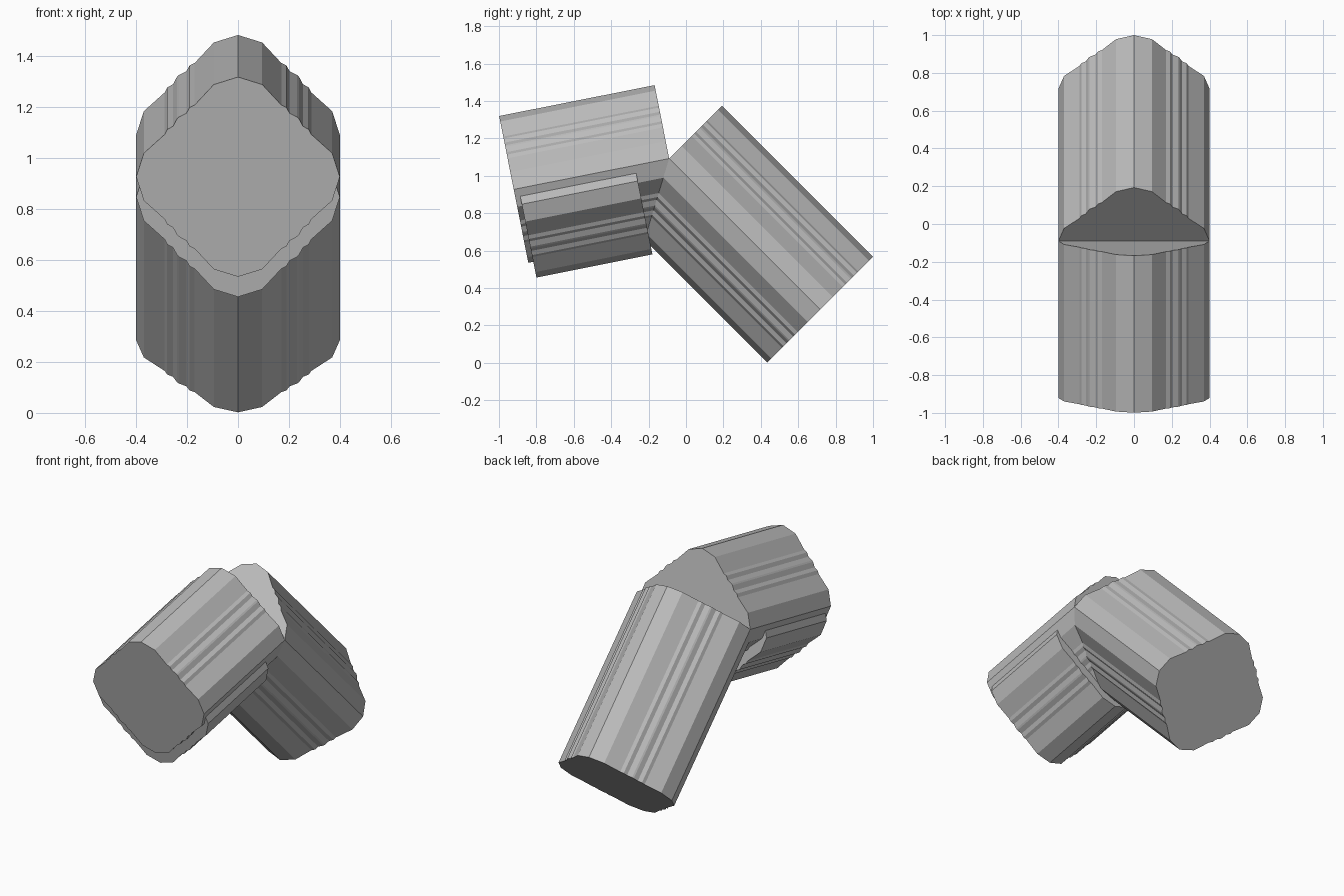
import bpy, bmesh
from mathutils import Vector

if "Cube" in bpy.data.objects:
    bpy.data.objects.remove(bpy.data.objects["Cube"])

# Single flat grey
grey = bpy.data.materials.new("mid_grey")
grey.diffuse_color = (0.5, 0.5, 0.5, 1)
grey.use_nodes = True
grey.node_tree.nodes["Principled BSDF"].inputs["Base Color"].default_value = grey.diffuse_color

# One quarter of the cross-section: chamfered square with small stepped flutes
half = [(0.0, 0.4), (0.095, 0.37), (0.17, 0.288), (0.19, 0.278), (0.203, 0.255), (0.232, 0.24)]
quarter = half + [(b, a) for a, b in reversed(half)]
quarter.pop()

# Four quarter turns close the section
section = []
turn = list(quarter)
for _ in range(4):
    section += turn
    turn = [(b, -a) for a, b in turn]


def fluted_bar(name, start, end):
    """Extrude the section between two (y, z) centres."""
    p, q = Vector((0, *start)), Vector((0, *end))
    axis = (q - p).normalized()
    side = Vector((1, 0, 0))
    up = axis.cross(side)
    bm = bmesh.new()
    rings = [[bm.verts.new(c + side * a + up * b) for a, b in section] for c in (p, q)]
    n = len(section)
    for i in range(n):
        j = (i + 1) % n
        bm.faces.new((rings[0][i], rings[0][j], rings[1][j], rings[1][i]))
    bm.faces.new(rings[0])
    bm.faces.new(rings[1])
    bmesh.ops.recalc_face_normals(bm, faces=bm.faces)
    mesh = bpy.data.meshes.new(name)
    bm.to_mesh(mesh)
    bm.free()
    mesh.materials.append(grey)
    ob = bpy.data.objects.new(name, mesh)
    bpy.context.collection.objects.link(ob)
    return ob


# Sloping rear bar, upper front bar, and shorter bar nested below it
fluted_bar("rear_bar", (-0.09, 1.092), (0.717, 0.285))
fluted_bar("upper_front_bar", (-0.09, 1.092), (-0.921, 0.927))
fluted_bar("lower_front_bar", (-0.258, 0.972), (-0.878, 0.848))
